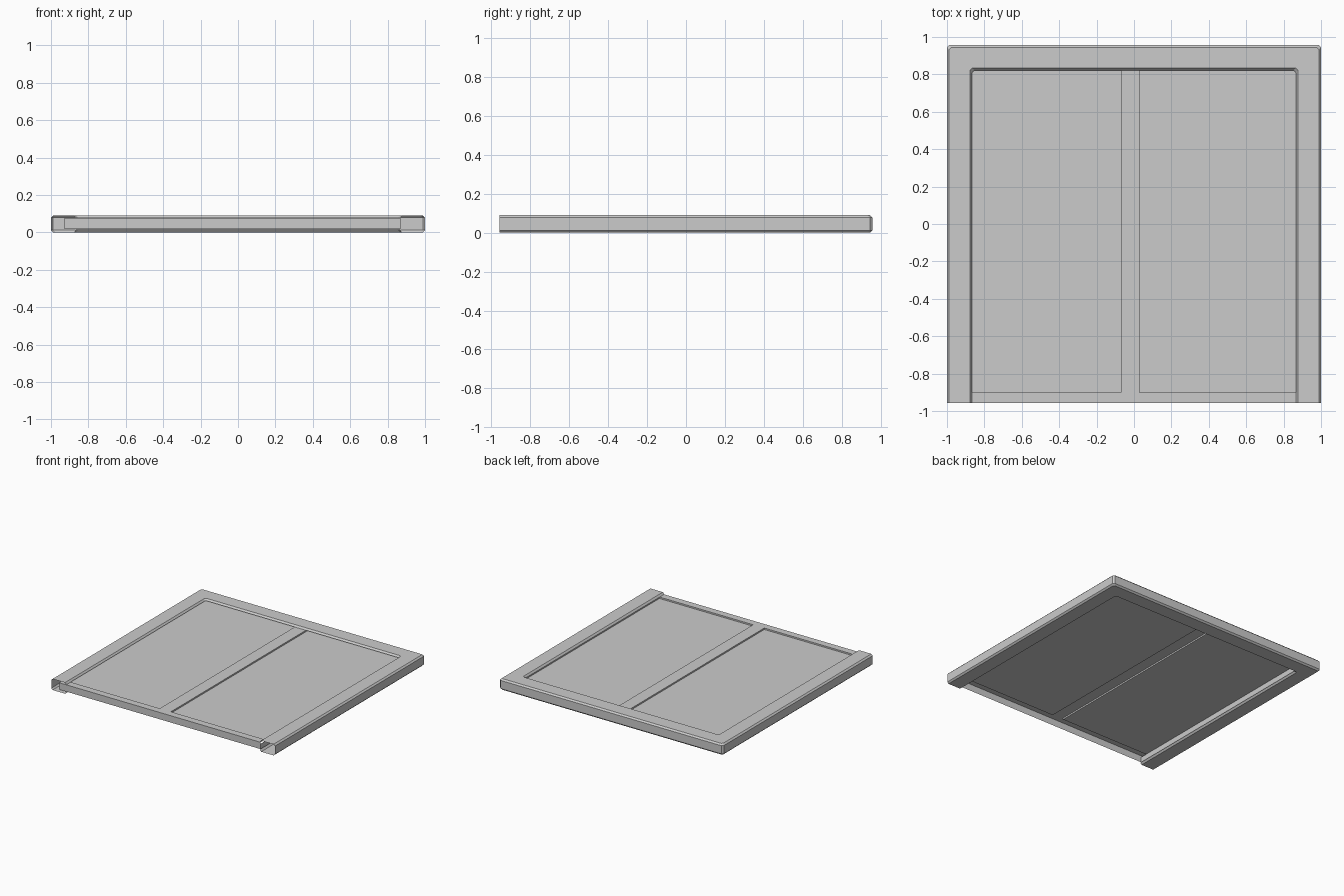
import bpy
import bmesh

cube = bpy.data.objects.get("Cube")
if cube:
    bpy.data.objects.remove(cube, do_unlink=True)

grey = bpy.data.materials.new("light_grey_metal")
grey.use_nodes = True
colour = (0.6, 0.6, 0.6, 1)
grey.diffuse_color = colour
grey.node_tree.nodes["Principled BSDF"].inputs["Base Color"].default_value = colour

END = 0.957      # half depth
CORNER = 0.012   # corner chamfer


def finish(name, bm):
    bmesh.ops.remove_doubles(bm, verts=bm.verts, dist=0.0005)
    mesh = bpy.data.meshes.new(name)
    bm.to_mesh(mesh)
    bm.free()
    mesh.materials.append(grey)
    obj = bpy.data.objects.new(name, mesh)
    bpy.context.collection.objects.link(obj)
    return obj


def quad(bm, *corners):
    bm.faces.new([bm.verts.new(c) for c in corners])


# Channel section swept round three sides: inset from the outside, height
section = [(0.135, 0.076), (0.123, 0.09), (0.012, 0.09), (0, 0.078),
           (0, 0.012), (0.012, 0), (0.123, 0), (0.135, 0.014)]
bm = bmesh.new()
rows = []
for inset, z in section:
    x, y = 1 - inset, END - inset
    half = [(x, -END), (x, y - CORNER), (x - CORNER, y)]
    path = half + [(-px, py) for px, py in reversed(half)]
    rows.append([bm.verts.new((px, py, z)) for px, py in path])
for a, b in zip(rows, rows[1:]):
    for i in range(len(a) - 1):
        bm.faces.new((a[i], a[i + 1], b[i + 1], b[i]))
finish("channel_frame", bm)

# Pressed sheet with two recessed fields and a raised centre strip
TOP, FLOOR, BOTTOM = 0.075, 0.063, 0.02
xs = [-0.93, -0.89, -0.07, 0.03, 0.868, 0.872]
ys = [-END, -0.9, 0.87, 0.9]
bm = bmesh.new()
for i in range(len(xs) - 1):
    for j in range(len(ys) - 1):
        x0, x1, y0, y1 = xs[i], xs[i + 1], ys[j], ys[j + 1]
        recessed = i in (1, 3) and j == 1
        z = FLOOR if recessed else TOP
        quad(bm, (x0, y0, z), (x1, y0, z), (x1, y1, z), (x0, y1, z))
        if recessed:
            ring = [(x0, y0), (x1, y0), (x1, y1), (x0, y1)]
            for a, b in zip(ring, ring[1:] + ring[:1]):
                quad(bm, (*a, FLOOR), (*b, FLOOR), (*b, TOP), (*a, TOP))
finish("pressed_panel", bm)

# Folded front edge
bm = bmesh.new()
quad(bm, (xs[0], -END, BOTTOM), (xs[-1], -END, BOTTOM),
     (xs[-1], -END, TOP), (xs[0], -END, TOP))
finish("front_fold", bm)

# Folded side edges beneath the sheet
for name, x in (("right_fold", -0.872), ("left_fold", 0.872)):
    bm = bmesh.new()
    quad(bm, (x, -END, BOTTOM), (x, 0.9, BOTTOM), (x, 0.9, FLOOR), (x, -END, FLOOR))
    finish(name, bm)
